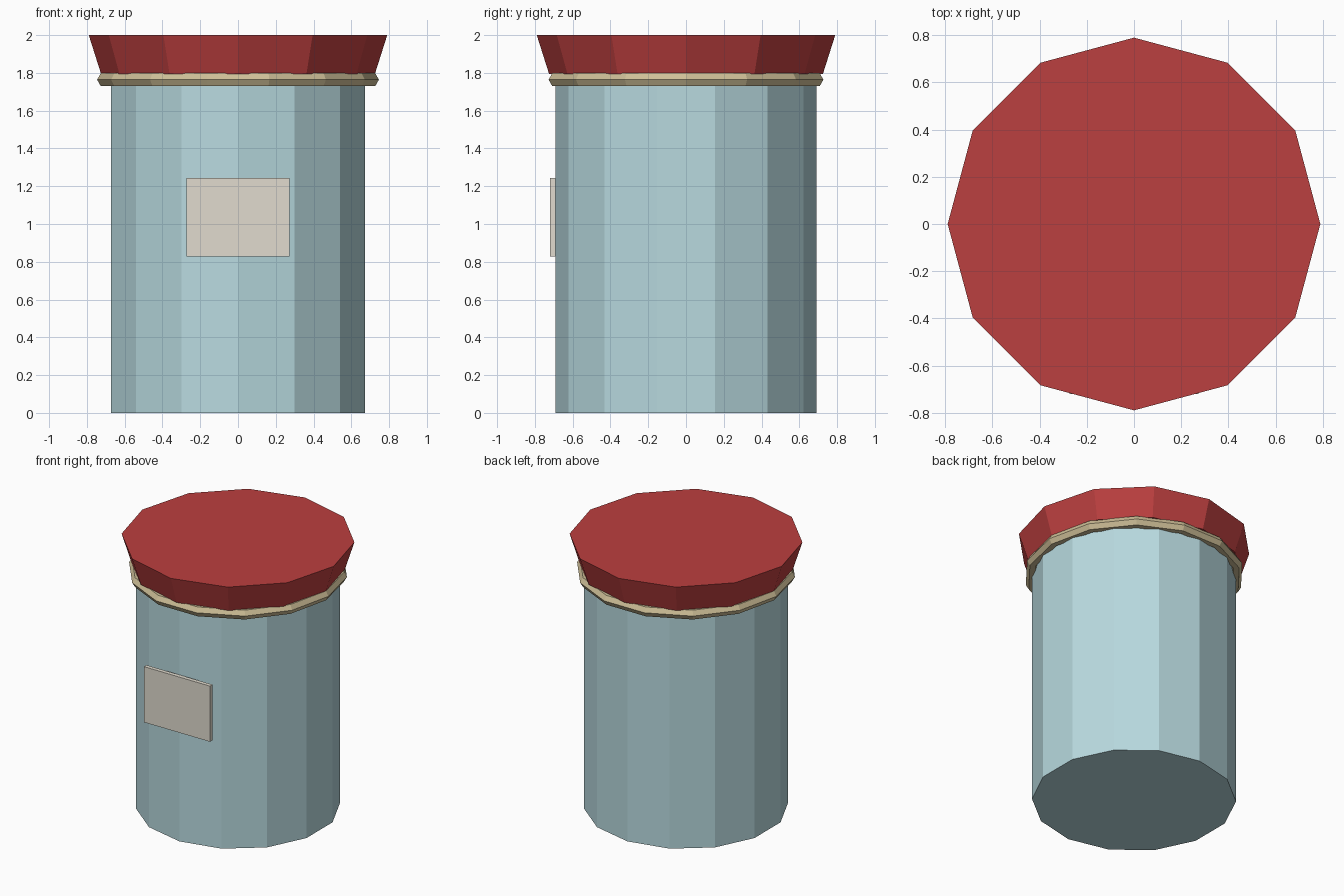
import bpy
import math

if "Cube" in bpy.data.objects:
    bpy.data.objects.remove(bpy.data.objects["Cube"])


def finish(name, color):
    obj = bpy.context.object
    obj.name = name
    mat = bpy.data.materials.new(name + "_paint")
    mat.diffuse_color = (*color, 1)
    mat.use_nodes = True
    mat.node_tree.nodes["Principled BSDF"].inputs["Base Color"].default_value = mat.diffuse_color
    obj.data.materials.append(mat)
    return obj


def tapered(name, sides, r_low, r_high, z0, z1, color):
    bpy.ops.mesh.primitive_cone_add(vertices=sides, radius1=r_low, radius2=r_high,
                                    depth=z1 - z0, location=(0, 0, (z0 + z1) / 2))
    return finish(name, color)


# Jar body: 14 sides, a corner facing the front
tapered("jar_body", 14, 0.69, 0.69, 0.0, 1.795, (0.48, 0.70, 0.74))

# Flared lid: 12 sides
tapered("lid", 12, 0.725, 0.79, 1.795, 2.0, (0.50, 0.05, 0.05))

# Neck ring: hexagonal section, 14 segments
bpy.ops.mesh.primitive_torus_add(major_segments=14, minor_segments=6,
                                 major_radius=0.706, minor_radius=0.04,
                                 location=(0, 0, 1.764))
finish("neck_ring", (0.62, 0.52, 0.31))

# Flat label plate touching the front corner of the body
bpy.ops.mesh.primitive_cube_add(size=1, location=(0, -0.705, 1.035))
label = bpy.context.object
label.scale = (0.545, 0.03, 0.415)
bpy.ops.object.transform_apply(location=False, rotation=False, scale=True)
finish("label", (0.75, 0.71, 0.62))
